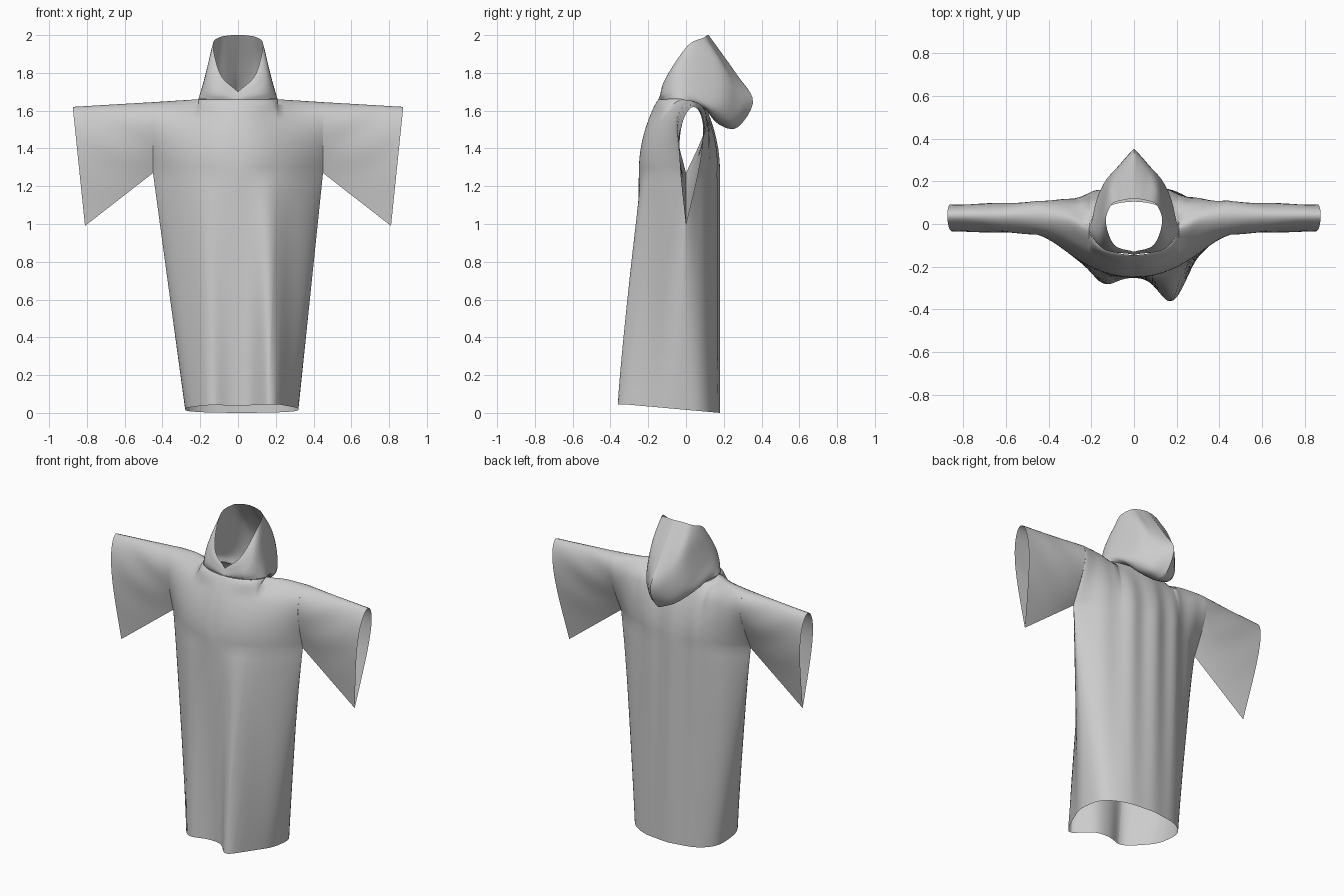
import bpy, bmesh
from math import sin, cos, pi, asin, sqrt, radians, exp
from mathutils import Vector

if "Cube" in bpy.data.objects:
    bpy.data.objects.remove(bpy.data.objects["Cube"])

ARM_X, ARM_Z, NECK_X = 0.45, 1.27, 0.21


def make_cloth(name, sheets):
    """Build grids of points as one welded open cloth surface."""
    bm = bmesh.new()
    for rows in sheets:
        grid = [[bm.verts.new(p) for p in row] for row in rows]
        for a, b in zip(grid, grid[1:]):
            for i in range(len(a) - 1):
                bm.faces.new((a[i], a[i + 1], b[i + 1], b[i]))
    bmesh.ops.remove_doubles(bm, verts=bm.verts, dist=0.0004)
    bmesh.ops.recalc_face_normals(bm, faces=bm.faces)
    me = bpy.data.meshes.new(name)
    bm.to_mesh(me)
    bm.free()
    ob = bpy.data.objects.new(name, me)
    bpy.context.collection.objects.link(ob)
    bpy.ops.object.select_all(action='DESELECT')
    ob.select_set(True)
    bpy.context.view_layer.objects.active = ob
    bpy.ops.object.shade_smooth_by_angle(angle=radians(60))
    return ob


def catmull(pts, t):
    """Smooth curve through the given points, t from 0 to 1."""
    n = len(pts) - 1
    i = min(int(t * n), n - 1)
    f = t * n - i
    b, c = pts[i], pts[i + 1]
    a = pts[i - 1] if i > 0 else b * 2 - c
    d = pts[i + 2] if i + 2 <= n else c * 2 - b
    return (b * 2 + (c - a) * f + (a * 2 - b * 5 + c * 4 - d) * f * f
            + (b * 3 - a - c * 3 + d) * f ** 3) * 0.5


def tear(v):
    return sin(pi * v ** 0.55) if v < 1 else 0.0


def bump(x, mid, width):
    return exp(-((x - mid) / width) ** 2)


def skirt(phi, t, side):
    """Lower robe: t = 0 at the armpit, 1 at the hem; side -1 front, 1 back."""
    a = ARM_X - 0.15 * t
    c = cos(phi) if abs(phi) < pi / 2 - 1e-6 else 0.0
    x = a * sin(phi)
    s = t ** 0.7
    if side < 0:
        k = c ** (2.0 - 1.2 * s)
        y = -0.04 * t * (1 - k) - 0.25 * k
        y -= t ** 0.85 * c ** 0.7 * (0.155 * bump(x, 0.165, 0.085) + 0.065 * bump(x, -0.17, 0.08))
    else:
        k = c ** (1.7 - 1.1 * s)
        y = -0.04 * t * (1 - k) + 0.18 * k
        y += 0.009 * c * (cos(x * 38 + 0.6) - 1) * (0.8 - 0.6 * t)
    hem = 0.045 * min(1, max(0, (0.18 - y) / 0.5))
    return Vector((x + 0.02 * t, y, ARM_Z + (hem - ARM_Z) * t))


def yoke(phi, v, side):
    """Upper robe: v = 0 at shoulder or neckline, 1 at armpit height."""
    x = ARM_X * sin(phi)
    q = min(1, abs(x) / ARM_X)
    ring = sqrt(max(0, 1 - (x / NECK_X) ** 2))
    # neckline ellipse fades into a soft bell so no crease runs down the chest
    m = min(1, v * 4)
    m = m * m * (3 - 2 * m)
    r = ring + (bump(x, 0, 0.2) - ring) * m
    out = max(0, (abs(x) - NECK_X) / (ARM_X - NECK_X))
    yt = -0.02 + 0.06 * q * q * (3 - 2 * q) * min(1, out * 3 + m) + side * 0.125 * r
    zt = 1.66 - 0.015 * out - (0.05 * ring if side > 0 else 0)
    g = sin(pi / 2 * v) ** (0.8 - 0.3 * q)
    mix = (1 - q) * g + q * v
    y = yt * (1 - mix) + skirt(phi, 0, side).y * g + side * 0.078 * q ** 3 * tear(v)
    return Vector((x, y, zt + (ARM_Z - zt) * v))


# Robe body: front and back panels, open at neck, arms and hem
inner = [asin(NECK_X / ARM_X * sin(pi * i / 32)) for i in range(17)]
edge = inner[-1]
half = inner + [edge + (pi / 2 - edge) * i / 12 for i in range(1, 13)]
angles = [-p for p in reversed(half[1:])] + half
vs = [(k / 20) ** 1.6 for k in range(21)]
panels = []
for side in (-1, 1):
    panels.append([[yoke(p, v, side) for v in vs]
                   + [skirt(p, k / 24, side) for k in range(1, 25)] for p in angles])
make_cloth("robe_body", panels)


# Wide sleeves: teardrop sections, hanging low at the cuff
def sleeve_point(s, v, side, mirror):
    top = Vector((ARM_X + 0.425 * s, 0.04, 1.645 - 0.025 * s))
    low = Vector((ARM_X + 0.36 * s, 0.0, ARM_Z - 0.28 * s))
    p = top.lerp(low, v)
    p.y += side * (0.062 + 0.016 * (1 - s) ** 2) * tear(v)
    p.y += 0.012 * sin(13 * v + 9 * s) * tear(v) * s * (1 - s)
    p.x *= mirror
    return p


for name, m in (("sleeve_right", 1), ("sleeve_left", -1)):
    make_cloth(name, [[[sleeve_point(s / 14, v, side, m) for v in vs]
                       for s in range(15)] for side in (-1, 1)])


# Hood: ribs from the neckline to the face opening, drooping to a point behind
ribs = [
    (0, [(0, -.143, 1.668), (0, -.14, 1.676), (0, -.137, 1.684), (0, -.134, 1.692), (0, -.13, 1.70)]),
    (45, [(.142, -.118, 1.685), (.132, -.12, 1.71), (.12, -.117, 1.735), (.108, -.11, 1.765), (.092, -.098, 1.79)]),
    (90, [(.195, -.025, 1.71), (.178, -.025, 1.77), (.163, -.02, 1.83), (.148, -.005, 1.89), (.132, .01, 1.945)]),
    (135, [(.17, .12, 1.62), (.15, .17, 1.66), (.13, .18, 1.76), (.118, .15, 1.88), (.105, .09, 1.985)]),
    (160, [(.10, .15, 1.56), (.085, .24, 1.555), (.06, .285, 1.67), (.06, .235, 1.80), (.05, .112, 1.998)]),
    (180, [(0, .17, 1.53), (0, .27, 1.51), (0, .355, 1.65), (0, .27, 1.79), (0, .12, 2.0)]),
]
curves = []
for deg, pts in ribs:
    th = radians(deg)
    neck = (NECK_X * sin(th), -0.02 - 0.125 * cos(th), 1.66 + 0.05 * min(0, cos(th)))
    curves.append([Vector(p) for p in [neck] + pts])
N, M = 30, 24
hood = [[catmull([catmull(c, j / M) for c in curves], i / N) for j in range(M + 1)]
        for i in range(N + 1)]
for row in (hood[0], hood[-1]):
    for p in row:
        p.x = 0
flip = [[Vector((-p.x, p.y, p.z)) for p in row] for row in hood]
make_cloth("hood", [hood, flip])
